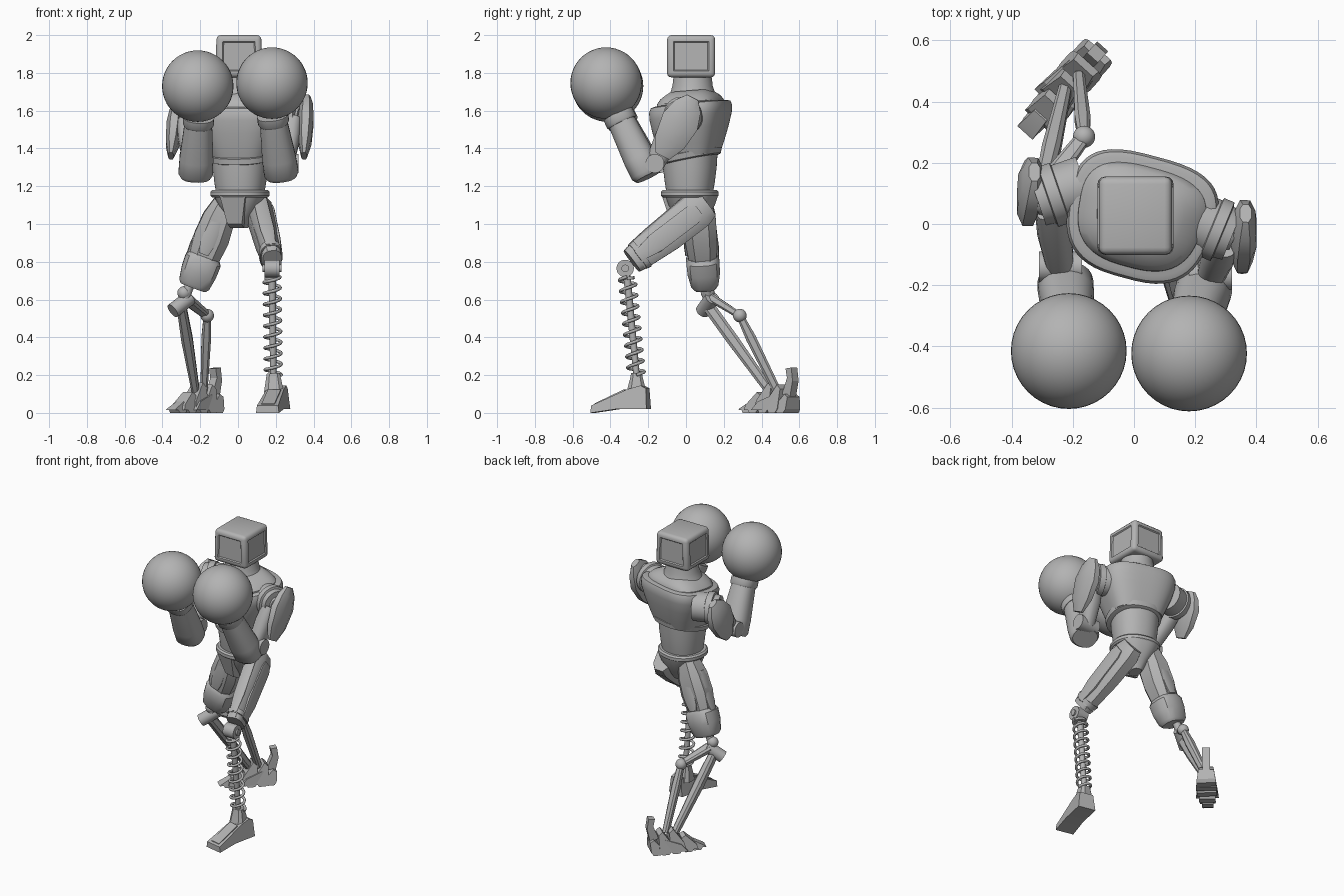
import bpy, bmesh, math
from mathutils import Vector, Matrix

old = bpy.data.objects.get("Cube")
if old:
    bpy.data.objects.remove(old)

GREY = (0.45, 0.45, 0.45, 1)
grey = bpy.data.materials.new("plain grey")
grey.use_nodes = True
grey.diffuse_color = GREY
grey.node_tree.nodes["Principled BSDF"].inputs["Base Color"].default_value = GREY


def finish(name, bm, angle=35):
    bmesh.ops.recalc_face_normals(bm, faces=bm.faces)
    me = bpy.data.meshes.new(name)
    bm.to_mesh(me)
    bm.free()
    me.shade_smooth()
    me.set_sharp_from_angle(angle=math.radians(angle))
    me.materials.append(grey)
    ob = bpy.data.objects.new(name, me)
    bpy.context.collection.objects.link(ob)
    return ob


def skin(bm, rings):
    """Join rings of points into a closed skin."""
    rows = [[bm.verts.new(p) for p in ring] for ring in rings]
    n = len(rows[0])
    for r, s in zip(rows, rows[1:]):
        for i in range(n):
            j = (i + 1) % n
            bm.faces.new((r[i], r[j], s[j], s[i]))
    bm.faces.new(rows[0][::-1])
    bm.faces.new(rows[-1])


def oval(n, power, rx, ry):
    """Superellipse; low powers give a boxier outline."""
    pts = []
    for i in range(n):
        a = 2 * math.pi * (i + 0.5) / n
        c, s = math.cos(a), math.sin(a)
        pts.append((rx * math.copysign(abs(c) ** power, c),
                    ry * math.copysign(abs(s) ** power, s)))
    return pts


def frame(a, b):
    """Two directions square to the line from a to b."""
    d = (Vector(b) - Vector(a)).normalized()
    u = Vector((1, 0, 0))
    if abs(u.dot(d)) > 0.9:
        u = Vector((0, 1, 0))
    u = (u - d * u.dot(d)).normalized()
    return u, d.cross(u)


def limb(name, a, b, sections, n=24, power=1.0):
    """Loft from a to b; sections are (position, half width, half depth)."""
    a, b = Vector(a), Vector(b)
    u, v = frame(a, b)
    bm = bmesh.new()
    skin(bm, [[a.lerp(b, t) + u * x + v * y for x, y in oval(n, power, rx, ry)]
              for t, rx, ry in sections])
    return finish(name, bm)


def rod(name, a, b, r1, r2=None, n=16):
    r2 = r2 or r1
    return limb(name, a, b, [(0, r1, r1), (1, r2, r2)], n)


def stack(name, sections, centre, yaw=0, power=0.85, tilt=0, spread=0):
    """Horizontal sections (height, half width, half depth)."""
    turn = Matrix.Rotation(math.radians(yaw), 3, 'Z')
    bm = bmesh.new()
    skin(bm, [[turn @ Vector((x * (1 + spread * y / ry), y, z + tilt * y))
               + Vector((*centre, 0)) for x, y in oval(48, power, rx, ry)]
              for z, rx, ry in sections])
    return finish(name, bm)


def ball(name, centre, r):
    bm = bmesh.new()
    bmesh.ops.create_uvsphere(bm, u_segments=40, v_segments=24, radius=r,
                              matrix=Matrix.Translation(centre))
    return finish(name, bm)


def prism(name, profile, half, centre, yaw, narrow=0.0):
    """Side profile (y, z) given a width that narrows with height."""
    turn = Matrix.Rotation(math.radians(yaw), 3, 'Z')
    bm = bmesh.new()
    skin(bm, [[turn @ Vector((s * (half - narrow * z), y, z)) + Vector((*centre, 0))
               for y, z in profile] for s in (-1, 1)])
    return finish(name, bm, 20)


# Head: bevelled box, narrower on top, with shallow panels on its four sides
bm = bmesh.new()
bmesh.ops.create_cube(bm, size=1, matrix=Matrix.Translation((0.005, 0.027, 1.888))
                      @ Matrix.Diagonal((0.25, 0.255, 0.224, 1)))
for vert in bm.verts:
    if vert.co.z > 1.9:
        vert.co.x = 0.005 + (vert.co.x - 0.005) * 0.95
bmesh.ops.bevel(bm, geom=bm.edges[:], offset=0.024, segments=3, affect='EDGES', profile=0.5)
sides = [f for f in bm.faces if f.calc_area() > 0.02 and abs(f.normal.z) < 0.5]
bmesh.ops.inset_individual(bm, faces=sides, thickness=0.014, depth=0)
bmesh.ops.inset_individual(bm, faces=sides, thickness=0.008, depth=-0.007)
finish("head", bm, 30)
stack("neck", [(1.64, .15, .14), (1.69, .125, .12), (1.73, .108, .107), (1.79, .1, .1)],
      (0.005, 0.035), power=1)

# Torso, turned slightly to one side
TORSO, YAW = (0.02, 0.022), -15
stack("chest", [(1.36, .16, .147), (1.42, .184, .167), (1.50, .217, .188), (1.57, .238, .203),
                (1.61, .24, .205), (1.632, .232, .197), (1.638, .217, .18)],
      TORSO, YAW, 0.68, 0.11, 0.08)
stack("shoulder_yoke", [(1.60, .208, .17), (1.645, .204, .166), (1.67, .18, .15),
                        (1.69, .14, .125), (1.705, .11, .1)], TORSO, YAW, 0.72, 0.08, 0.08)
stack("rib_band", [(1.34, .15, .145), (1.345, .168, .158), (1.375, .175, .163), (1.38, .16, .15)],
      TORSO, YAW, 0.85, 0.2)
stack("abdomen", [(1.17, .128, .122), (1.22, .136, .13), (1.30, .145, .14), (1.38, .15, .145)],
      (0.012, 0.02), YAW, 0.9)
stack("belt", [(1.14, .145, .14), (1.15, .155, .15), (1.17, .155, .15), (1.18, .145, .14)],
      (0.01, 0.02), YAW, 0.9)
stack("pelvis", [(0.98, .035, .05), (1.04, .07, .085), (1.10, .115, .12), (1.15, .14, .135)],
      (0.015, 0.03), YAW, 0.8)
prism("groin_plate", [(-.135, 1.15), (-.09, 1.0), (-.04, 0.98), (-.04, 1.15)], -0.16,
      (0.005, 0.02), YAW, -0.2)

# Arms raised in a guard; each row gives one side's joints
ARMS = {
    "left": dict(root=(.18, .02, 1.57), cap=(.325, -.04, 1.57), elbow=(.25, -.165, 1.32),
                 low=(.232, -.2, 1.25), wrist=(.182, -.36, 1.58), glove=(.18, -.423, 1.746),
                 top=(.365, .035, 1.67), tip=(.35, -.125, 1.36), arm=(.29, -.05, 1.55)),
    "right": dict(root=(-.16, .13, 1.55), cap=(-.32, .075, 1.55), elbow=(-.24, -.14, 1.32),
                  low=(-.225, -.19, 1.25), wrist=(-.208, -.35, 1.57), glove=(-.213, -.415, 1.73),
                  top=(-.325, .17, 1.625), tip=(-.355, .035, 1.36), arm=(-.275, .06, 1.53)),
}
for side, j in ARMS.items():
    limb(side + "_shoulder", j["root"], j["cap"],
         [(0, .095, .095), (.5, .095, .095), (.52, .104, .104), (.75, .104, .104),
          (.77, .09, .09), (.97, .085, .085), (.97, .05, .05), (1.03, .045, .045)], 32)
    limb(side + "_shoulder_shield", j["top"], j["tip"],
         [(0, .02, .035), (.15, .036, .08), (.4, .044, .108), (.75, .037, .09), (1, .016, .045)],
         8, 0.8)
    limb(side + "_upper_arm", j["arm"], j["elbow"],
         [(0, .05, .065), (.4, .056, .07), (1, .045, .052)], 16, 0.8)
    e = Vector(j["elbow"])
    rod(side + "_elbow", e - Vector((.07, 0, 0)), e + Vector((.07, 0, 0)), 0.05, n=24)
    limb(side + "_forearm", j["low"], j["wrist"],
         [(0, .08, .07), (.06, .092, .085), (.3, .09, .086), (.85, .074, .074), (1, .07, .07)],
         24, 0.85)
    limb(side + "_cuff", Vector(j["low"]).lerp(Vector(j["wrist"]), .86), j["wrist"],
         [(0, .077, .078), (.2, .083, .084), (1, .083, .084)], 24, 0.85)
    ball(side + "_glove", j["glove"], 0.189)

# Left leg: angular thigh, knee hinge and a sprung shin
HIP, KNEE = Vector((.105, .09, 1.09)), Vector((.178, -.272, .815))
limb("left_thigh", HIP, KNEE, [(-.05, .055, .08), (.08, .07, .1), (.5, .064, .1),
                               (.85, .054, .086), (1.02, .05, .074)], 8, 0.7)
for part, shift, rx, ry in (("outer", (.066, 0, 0), .014, .055), ("inner", (-.06, 0, 0), .014, .05),
                            ("top", (0, -.056, .077), .038, .014)):
    s = Vector(shift)
    limb("left_thigh_" + part + "_panel", HIP.lerp(KNEE, .06) + s, HIP.lerp(KNEE, .95) + s * .78,
         [(0, rx * .7, ry * .7), (.1, rx, ry), (.7, rx, ry), (1, rx * .7, ry * .6)], 8, 0.5)
for i in range(2):
    limb("left_knee_collar", HIP.lerp(KNEE, 0.9 + 0.08 * i), HIP.lerp(KNEE, 0.96 + 0.08 * i),
         [(0, .06 - .006 * i, .086 - .01 * i), (1, .057 - .006 * i, .08 - .01 * i)], 16, 0.7)
rod("left_knee", (.14, -.322, .765), (.22, -.322, .765), .046, n=24)
rod("left_knee_pin", (.13, -.322, .765), (.23, -.322, .765), .02)
SHIN, ANKLE = Vector((.18, -.312, .72)), Vector((.187, -.262, .2))
rod("left_shin_rod", SHIN + Vector((0, -.004, .04)), ANKLE, .02, .017)
limb("left_spring_seat", SHIN, SHIN.lerp(ANKLE, .03), [(0, .04, .04), (1, .04, .04)])
u, v = frame(SHIN, ANKLE)
TURNS, STEPS = 9, 20
cu = bpy.data.curves.new("left_spring", 'CURVE')
cu.dimensions = '3D'
cu.bevel_depth, cu.bevel_resolution, cu.use_fill_caps = 0.0085, 2, True
sp = cu.splines.new('POLY')
sp.points.add(TURNS * STEPS)
for i, p in enumerate(sp.points):
    a = 2 * math.pi * i / STEPS
    q = SHIN.lerp(ANKLE, i / (TURNS * STEPS)) + (u * math.cos(a) + v * math.sin(a)) * .043
    p.co = (*q, 1)
cu.materials.append(grey)
bpy.context.collection.objects.link(bpy.data.objects.new("left_spring", cu))
limb("left_ankle", (.19, -.262, .11), (.187, -.262, .21), [(0, .055, .055), (.7, .042, .036),
                                                           (1, .036, .03)], 8, 0.6)
prism("left_foot", [(-.235, 0), (-.235, .038), (-.04, .125), (.03, .145), (.06, .13), (.066, .02),
                    (-.1, .02)], .062, (.205, -.262), -12, .12)
prism("left_toe_plate", [(-.22, .05), (-.06, .125), (-.06, .115), (-.22, .04)], .035,
      (.205, -.262), -12)

# Right leg: thigh with a knee guard
HIP, KNEE = Vector((-.075, .065, 1.1)), Vector((-.238, .1, .665))
limb("right_thigh", HIP, KNEE, [(-.06, .06, .075), (.15, .09, .092), (.4, .1, .09),
                                (.6, .088, .08), (1, .06, .06)], 8, 0.75)
limb("right_knee_guard", HIP.lerp(KNEE, .62), KNEE,
     [(0, .084, .078), (.12, .1, .09), (.5, .098, .088), (.9, .086, .074), (1, .072, .062)], 12, 0.7)
for part, s in (("outer", (-.092, 0, 0)), ("front", (-.01, -.082, 0)), ("back", (0, .08, 0))):
    s = Vector(s)
    w, d = (.014, .04) if part == "outer" else (.04, .014)
    limb("right_thigh_" + part + "_panel", HIP.lerp(KNEE, .05) + s * .85, HIP.lerp(KNEE, .6) + s,
         [(0, w * .6, d * .6), (.15, w, d), (.8, w, d), (1, w * .7, d * .6)], 8, 0.5)

# Right shin: two struts joined by a short link
TOP, BACK = (-.3, .115, .57), (-.163, .285, .515)
rod("right_knee_stem", (-.255, .11, .68), (-.29, .115, .58), .026)
ball("right_knee_ball", (-.285, .115, .635), .036)
rod("right_knee_hinge", (-.345, .09, .54), (-.255, .14, .61), .04, n=20)
limb("right_link", (-.275, .14, .605), BACK, [(0, .034, .024), (1, .024, .018)], 8, 0.6)
ball("right_link_ball", BACK, .036)
limb("right_front_strut", TOP, (-.225, .44, .12), [(0, .026, .034), (.4, .032, .034),
                                                   (1, .022, .026)], 8, 0.7)
limb("right_rear_strut", BACK, (-.18, .48, .12), [(0, .02, .02), (.3, .027, .029),
                                                  (1, .02, .024)], 8, 0.7)

# Right foot: overlapping wedge segments with gaps along the sole and a heel fin
SPOT, TURN = (-.206, .465), -42
for name, back, length, height, half in (
        ("toe", -.125, .1, .06, .036), ("fore", -.065, .105, .11, .052),
        ("instep", .015, .105, .16, .062), ("ankle", .085, .1, .15, .066),
        ("heel", .14, .09, .1, .062)):
    prism("right_" + name + "_segment",
          [(back - length, .015), (back - length + .01, height * .4), (back - .025, height),
           (back, height * .85), (back - .005, .02), (back - .02, 0), (back - .065, 0),
           (back - .075, .015)], half, SPOT, TURN, .16)
for s in (-1, 1):
    p = Vector((*SPOT, 0)) + Matrix.Rotation(math.radians(TURN), 3, 'Z') @ Vector((s * .045, 0, 0))
    prism("right_side_claw", [(-.1, .015), (-.06, .06), (.05, .1), (.08, .03), (.06, .015)], .02,
          p.xy, TURN + s * 5, .1)
prism("right_heel_fin", [(.08, .1), (.115, .185), (.105, .235), (.145, .24), (.155, .17), (.135, .08)],
      .024, SPOT, TURN)
